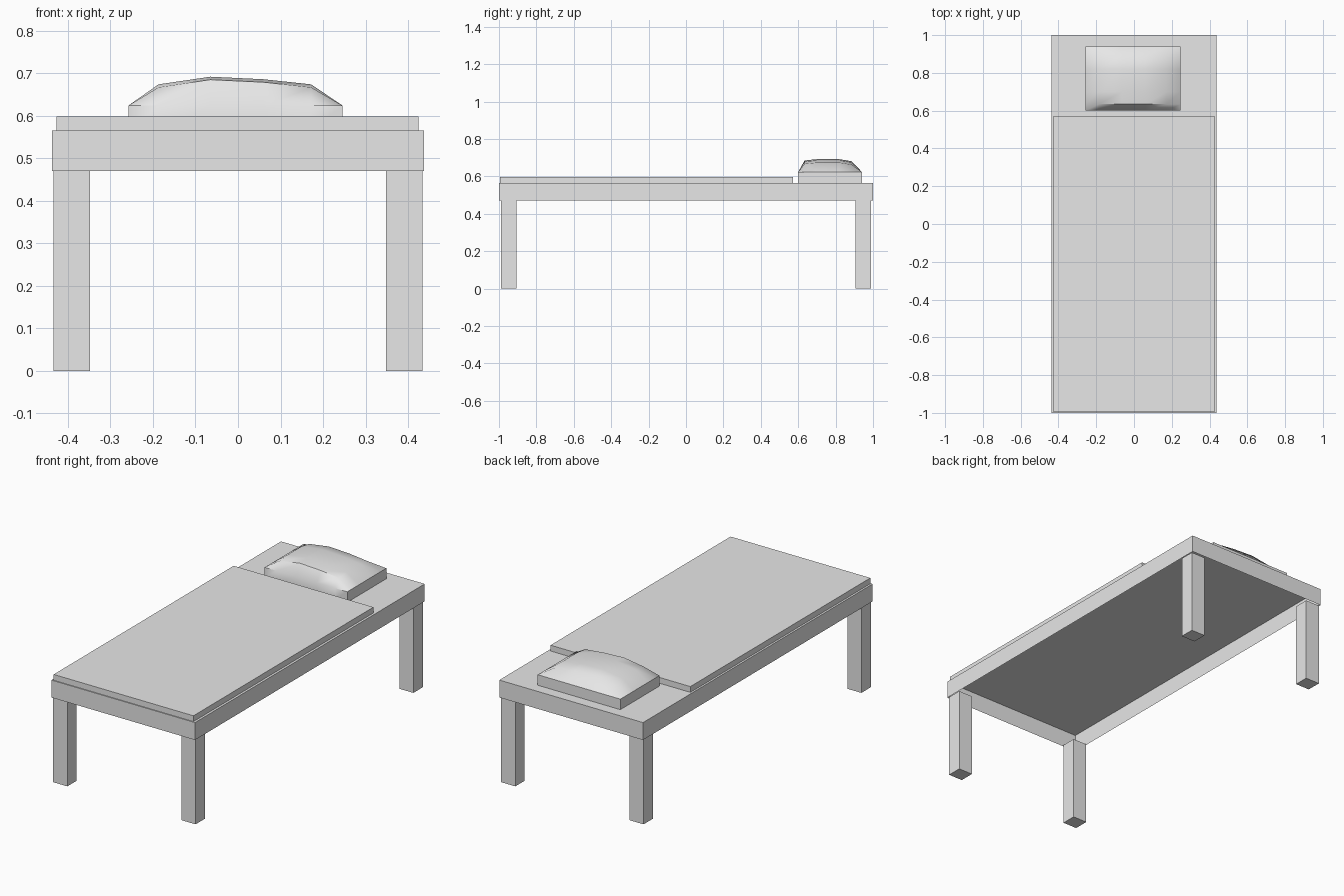
import bpy, bmesh, math

cube = bpy.data.objects.get("Cube")
if cube:
    bpy.data.objects.remove(cube, do_unlink=True)

# One plain grey for everything
grey = bpy.data.materials.new("plain_grey")
grey.use_nodes = True
grey.diffuse_color = (0.8, 0.8, 0.8, 1)
grey.node_tree.nodes["Principled BSDF"].inputs["Base Color"].default_value = (0.8, 0.8, 0.8, 1)


def finish(name, bm):
    bmesh.ops.recalc_face_normals(bm, faces=bm.faces)
    mesh = bpy.data.meshes.new(name)
    bm.to_mesh(mesh)
    bm.free()
    mesh.materials.append(grey)
    obj = bpy.data.objects.new(name, mesh)
    bpy.context.collection.objects.link(obj)
    return obj


def box(name, low, high, open_bottom=False):
    bm = bmesh.new()
    bmesh.ops.create_cube(bm, size=1)
    for v in bm.verts:
        v.co = [a + (c + 0.5) * (b - a) for a, b, c in zip(low, high, v.co)]
    if open_bottom:
        bm.normal_update()
        under = [f for f in bm.faces if f.normal.z < -0.5]
        bmesh.ops.delete(bm, geom=under, context='FACES')
    return finish(name, bm)


# Bed frame: a thin-walled tray, hollow underneath
LEG_TOP, DECK = 0.47, 0.566
box("bed_frame", (-0.438, -1, LEG_TOP), (0.438, 1, DECK), open_bottom=True)

# Legs, just inside the four corners
for end, sy in (("front", -1), ("back", 1)):
    for side, sx in (("right", -1), ("left", 1)):
        xs = sorted((sx * 0.348, sx * 0.434))
        ys = sorted((sy * 0.907, sy * 0.989))
        box(f"{end}_{side}_leg", (xs[0], ys[0], 0), (xs[1], ys[1], LEG_TOP))

# Blanket over the lower part of the bed
box("blanket", (-0.427, -0.995, DECK), (0.425, 0.572, 0.598))

# Pillow: a domed grid with an upright rim
xs = [-0.258, -0.187, -0.065, 0.06, 0.172, 0.246]
ys = [0.6, 0.634, 0.7, 0.82, 0.886, 0.94]
crown = [0, 0.674, 0.692, 0.686, 0.674, 0]
drop = [0, 0.007, 0, 0, 0.011, 0]
RIM = 0.624
last = len(xs) - 1
bm = bmesh.new()
grid = []
for i, x in enumerate(xs):
    row = []
    for j, y in enumerate(ys):
        edge = i in (0, last) or j in (0, last)
        row.append(bm.verts.new((x, y, RIM if edge else crown[i] - drop[j])))
    grid.append(row)
for i in range(last):
    for j in range(last):
        bm.faces.new((grid[i][j], grid[i + 1][j], grid[i + 1][j + 1], grid[i][j + 1]))
rim_edges = [e for e in bm.edges if e.is_boundary]
skirt = bmesh.ops.extrude_edge_only(bm, edges=rim_edges)["geom"]
for v in skirt:
    if isinstance(v, bmesh.types.BMVert):
        v.co.z = DECK
bmesh.ops.holes_fill(bm, edges=[e for e in bm.edges if e.is_boundary], sides=0)
pillow = finish("pillow", bm)

bpy.ops.object.select_all(action='DESELECT')
pillow.select_set(True)
bpy.context.view_layer.objects.active = pillow
bpy.ops.object.shade_smooth_by_angle(angle=math.radians(40))
